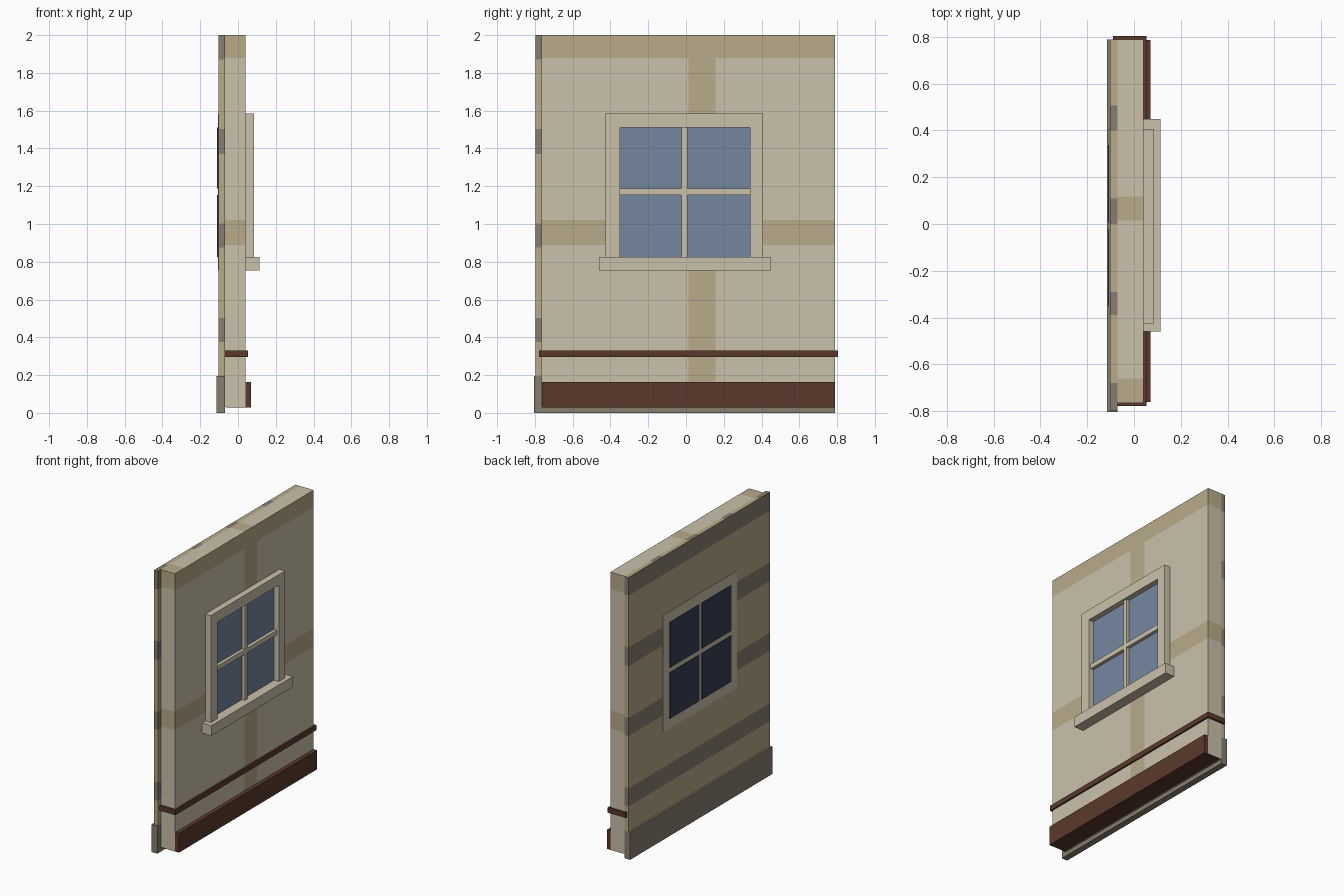
import bpy, bmesh
from mathutils import Vector

if "Cube" in bpy.data.objects:
    bpy.data.objects.remove(bpy.data.objects["Cube"])


def mat(name, r, g, b):
    m = bpy.data.materials.new(name)
    lin = lambda c: ((c / 255 + 0.055) / 1.055) ** 2.4
    m.diffuse_color = (lin(r), lin(g), lin(b), 1)
    m.use_nodes = True
    m.node_tree.nodes["Principled BSDF"].inputs["Base Color"].default_value = m.diffuse_color
    return m


CREAM = mat("cream plaster", 202, 193, 171)
TAN = mat("tan plaster", 185, 170, 138)
GREY = mat("grey stone", 135, 125, 110)
BROWN = mat("brown wood", 90, 57, 44)
GLASS = mat("blue glass", 117, 135, 157)
DARK = mat("dark glass", 52, 62, 84)


def box(name, x, y, z, mats, cuts=(), rule=None):
    """Box from ranges; cuts = (axis, value) slices, rule(normal, centre) picks the accent colour."""
    bm = bmesh.new()
    bmesh.ops.create_cube(bm, size=1)
    for v in bm.verts:
        v.co = Vector([r[0] if c < 0 else r[1] for c, r in zip(v.co, (x, y, z))])
    for axis, value in cuts:
        p, n = Vector((0, 0, 0)), Vector((0, 0, 0))
        p[axis], n[axis] = value, 1
        bmesh.ops.bisect_plane(bm, geom=bm.verts[:] + bm.edges[:] + bm.faces[:],
                               plane_co=p, plane_no=n)
    bm.normal_update()
    if rule:
        for f in bm.faces:
            f.material_index = int(rule(f.normal, f.calc_center_median()))
    me = bpy.data.meshes.new(name)
    bm.to_mesh(me)
    bm.free()
    for m in mats:
        me.materials.append(m)
    ob = bpy.data.objects.new(name, me)
    bpy.context.collection.objects.link(ob)
    return ob


def within(v, ranges):
    return any(a < v < b for a, b in ranges)


# Inner wall with tan timber bands
Z_BANDS = [(0.89, 1.02), (1.88, 2.01)]
Y_TOP = [(0.015, 0.117), (-0.80, -0.66)]


def wall_rule(n, c):
    if n.z > 0.5:
        return within(c.y, Y_TOP)
    if n.x > 0.5 and 0.012 < c.y < 0.155:
        return True
    return abs(n.z) < 0.5 and within(c.z, Z_BANDS)


box("inner_wall", (-0.07, 0.041), (-0.765, 0.79), (0.03, 2.0), [CREAM, TAN],
    [(2, 0.89), (2, 1.02), (2, 1.88), (1, 0.012), (1, 0.015), (1, 0.117), (1, 0.155), (1, -0.66)],
    wall_rule)

# Outer siding with grey stripes
S_BANDS = [(0.375, 0.503), (0.875, 1.003), (1.37, 1.503), (1.87, 2.01)]
S_TOP = [(0.40, 0.506), (0.0, 0.11), (-0.39, -0.29), (-0.80, -0.68)]
box("outer_siding", (-0.102, -0.07), (-0.797, 0.79), (0.195, 2.0), [TAN, GREY],
    [(2, v) for b in S_BANDS for v in b if v < 2] + [(1, v) for b in S_TOP for v in b if v > -0.79],
    lambda n, c: within(c.y, S_TOP) if n.z > 0.5 else within(c.z, S_BANDS))

# Stone base, skirting and rail
box("stone_base", (-0.115, -0.07), (-0.805, 0.79), (0, 0.195), [GREY])
box("skirting_board", (-0.06, 0.07), (-0.762, 0.788), (0.028, 0.163), [BROWN])
box("chair_rail", (-0.09, 0.053), (-0.778, 0.804), (0.295, 0.331), [BROWN])

# Window frame on the inner side
box("frame_top", (0.04, 0.085), (-0.425, 0.407), (1.51, 1.585), [CREAM])
box("frame_side_a", (0.04, 0.085), (-0.425, -0.35), (0.825, 1.51), [CREAM])
box("frame_side_b", (0.04, 0.085), (0.338, 0.407), (0.825, 1.51), [CREAM])
box("muntin_vertical", (0.04, 0.07), (-0.023, 0.007), (0.825, 1.51), [CREAM])
box("muntin_horizontal", (0.04, 0.07), (-0.35, 0.338), (1.153, 1.187), [CREAM])
box("window_sill", (0.04, 0.114), (-0.46, 0.45), (0.753, 0.826), [CREAM])

# Flat window surround on the outer side
box("outer_surround", (-0.106, -0.101), (-0.42, 0.407), (0.755, 1.585), [CREAM])

# Glass panes on both sides
for i, y in enumerate([(-0.35, -0.023), (0.007, 0.338)]):
    for j, z in enumerate([(0.826, 1.153), (1.187, 1.51)]):
        box(f"inner_pane_{i}{j}", (0.04, 0.047), y, z, [GLASS])
        box(f"outer_pane_{i}{j}", (-0.111, -0.105), y, z, [DARK])
